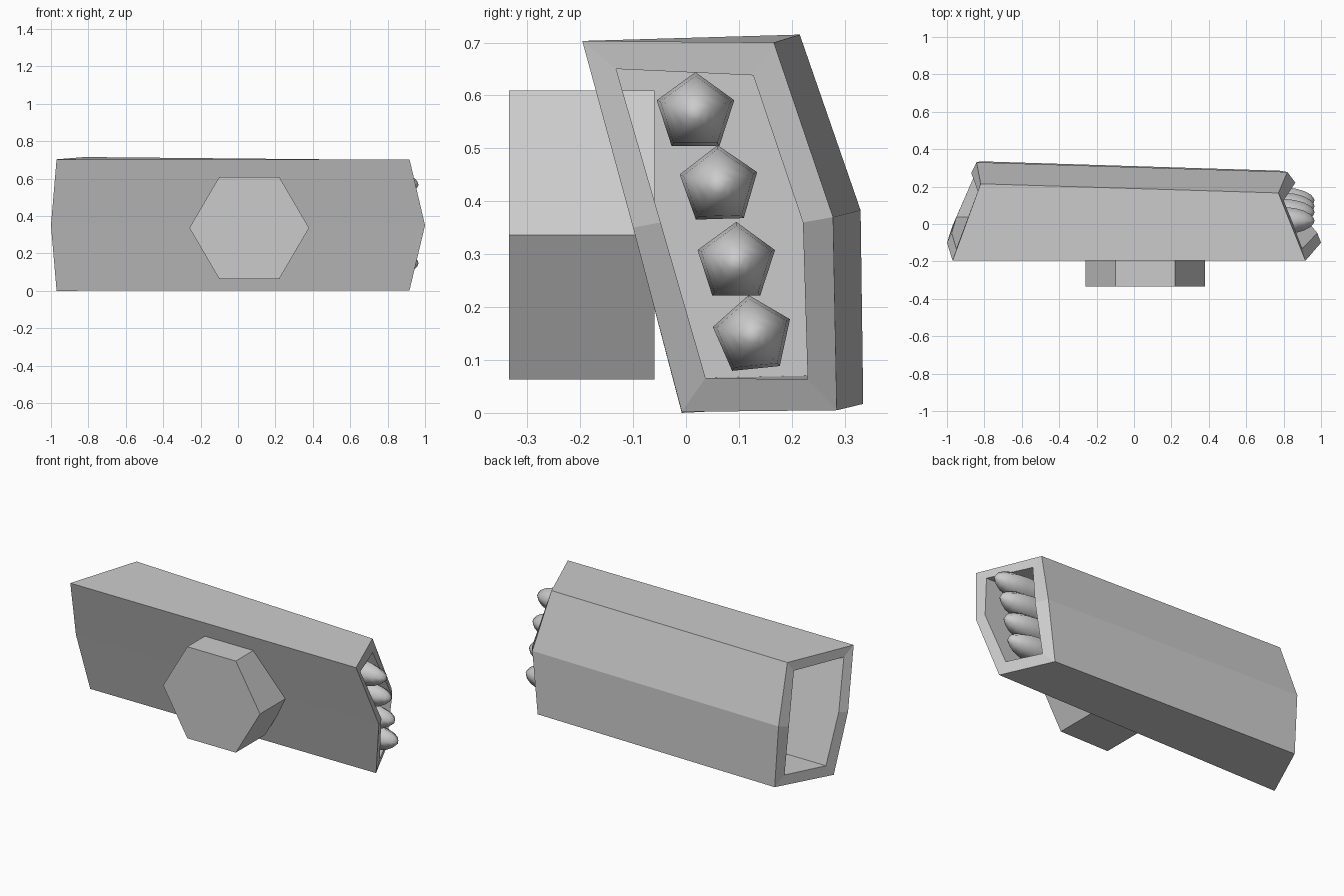
import bpy, bmesh, math

if "Cube" in bpy.data.objects:
    bpy.data.objects.remove(bpy.data.objects["Cube"])


def make_object(name, bm):
    bmesh.ops.recalc_face_normals(bm, faces=bm.faces)
    mesh = bpy.data.meshes.new(name)
    bm.to_mesh(mesh)
    bm.free()
    obj = bpy.data.objects.new(name, mesh)
    bpy.context.collection.objects.link(obj)
    return obj


def ring(bm, points):
    return [bm.verts.new(p) for p in points]


def bridge(bm, a, b):
    n = len(a)
    for i in range(n):
        j = (i + 1) % n
        bm.faces.new((a[i], a[j], b[j], b[i]))


# Pod housing: each end is an outer and an inner rim. Order of points:
# front bottom, back bottom, back middle, back top, front top, front middle
right_outer = [(.917, -.008, .002), (.78, .285, .005), (.82, .278, .37),
               (.772, .166, .70), (.917, -.196, .703), (1.0, -.10, .35)]
right_inner = [(.91, .037, .066), (.82, .23, .063), (.863, .221, .36),
               (.80, .127, .638), (.90, -.132, .65), (.98, -.048, .36)]
left_outer = [(-.97, -.008, .0), (-.82, .335, .017), (-.842, .33, .383),
              (-.82, .215, .715), (-.97, -.196, .703), (-1.0, -.10, .35)]
left_inner = [(-.95, .037, .066), (-.845, .278, .075), (-.87, .272, .37),
              (-.835, .175, .655), (-.95, -.132, .65), (-.975, -.048, .36)]
bm = bmesh.new()
ro, ri, lo, li = (ring(bm, p) for p in
                  (right_outer, right_inner, left_outer, left_inner))
# inner divider loop, where the two recesses meet
divider_x = -.3
mid = []
for a, b in zip(right_inner, left_inner):
    t = (divider_x - a[0]) / (b[0] - a[0])
    mid.append(bm.verts.new([p + (q - p) * t for p, q in zip(a, b)]))
for a, b in ((ri, ro), (ro, lo), (lo, li), (li, mid), (mid, ri)):
    bridge(bm, a, b)
bm.faces.new(mid)
make_object("pod_housing", bm)

# Hexagonal mount on the front
bm = bmesh.new()
hexagon = [(.06 + .32 * math.cos(i * math.pi / 3),
            .336 + .3155 * math.sin(i * math.pi / 3)) for i in range(6)]
front = ring(bm, [(x, -.335, z) for x, z in hexagon])
back = ring(bm, [(x, -.06, z) for x, z in hexagon])
bridge(bm, front, back)
bm.faces.new(front)
bm.faces.new(back)
make_object("hex_mount", bm)

# Rockets: five-sided rounded bodies pointing out of the right end
profile = [(.45, .06), (.60, .074), (.80, .077), (.86, .07),
           (.91, .055), (.945, .034), (.96, .016)]
rockets = [(.018, .567, 0), (.062, .429, .03), (.095, .284, 0), (.126, .146, .1)]
for k, (cy, cz, turn) in enumerate(rockets):
    bm = bmesh.new()
    rings = []
    for x, r in profile:
        angles = [math.pi / 2 + turn + i * math.tau / 5 for i in range(5)]
        rings.append(ring(bm, [(x, cy + r * math.cos(a), cz + r * math.sin(a))
                               for a in angles]))
    for a, b in zip(rings, rings[1:]):
        bridge(bm, a, b)
    bm.faces.new(rings[0])
    tip = bm.verts.new((.965, cy, cz))
    for i in range(5):
        bm.faces.new((rings[-1][i], rings[-1][(i + 1) % 5], tip))
    for f in bm.faces:
        f.smooth = len(f.verts) < 5
    make_object(f"rocket_{k + 1}", bm)
